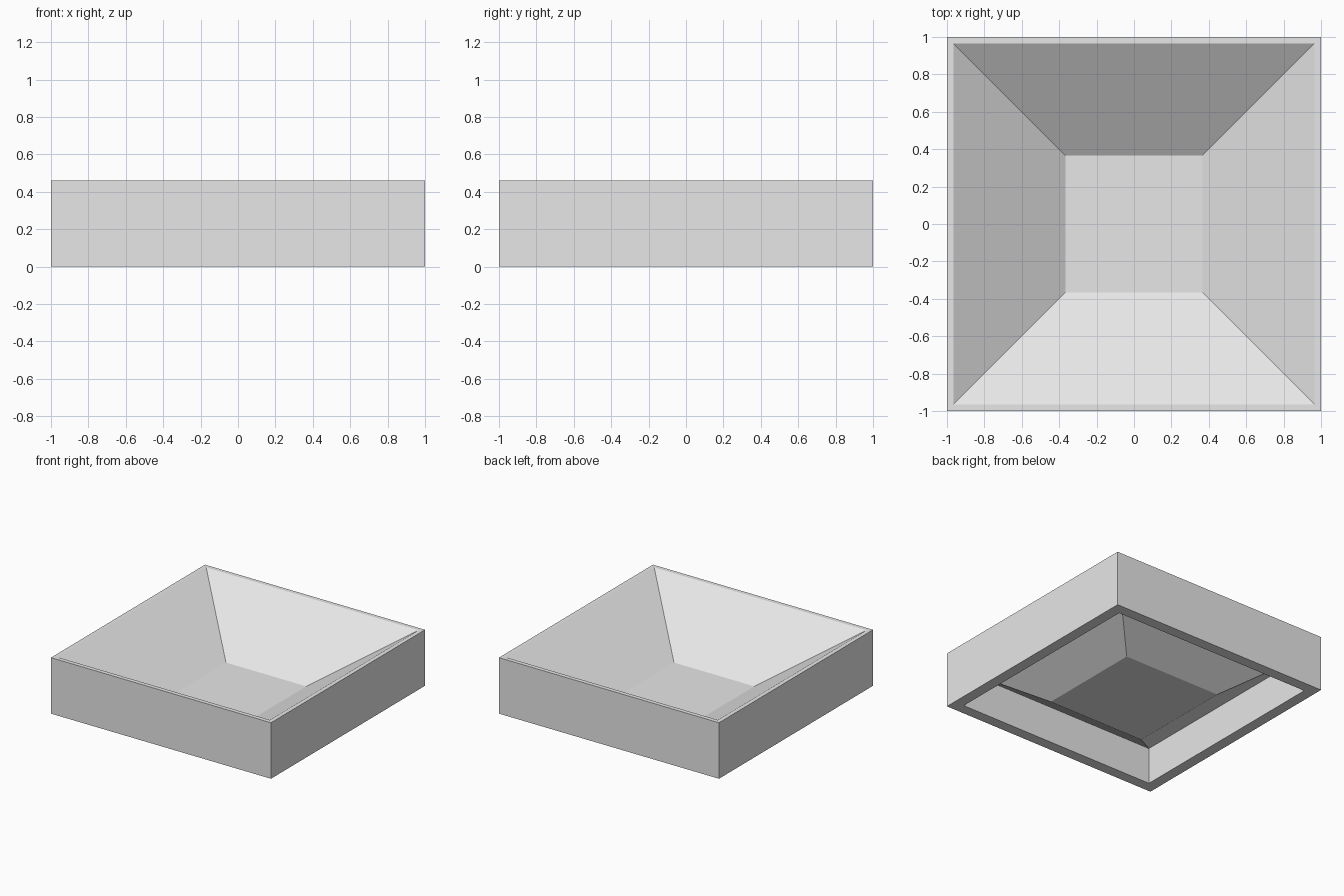
import bpy
import bmesh

cube = bpy.data.objects.get("Cube")
if cube:
    bpy.data.objects.remove(cube, do_unlink=True)

# Single plain grey
grey = bpy.data.materials.new("light_grey")
grey.use_nodes = True
colour = (0.8, 0.8, 0.8, 1.0)
grey.diffuse_color = colour
grey.node_tree.nodes["Principled BSDF"].inputs["Base Color"].default_value = colour

# Profile (half width, height): bowl floor, slope, rim, outer wall,
# bottom edge, inner wall, underside of slope, base of the bowl
PROFILE = [
    (0.365, 0.068), (0.965, 0.46), (1.0, 0.46), (1.0, 0.0),
    (0.91, 0.0), (0.91, 0.302), (0.445, 0.0),
]
CORNERS = [(-1, -1), (1, -1), (1, 1), (-1, 1)]


def square_loft(name, profile):
    """Sweep a profile round a square and cap its two ends."""
    bm = bmesh.new()
    rings = [[bm.verts.new((sx * r, sy * r, z)) for sx, sy in CORNERS]
             for r, z in profile]
    for a, b in zip(rings, rings[1:]):
        for i in range(4):
            j = (i + 1) % 4
            bm.faces.new((a[i], a[j], b[j], b[i]))
    bm.faces.new(rings[0])
    bm.faces.new(rings[-1])
    bmesh.ops.recalc_face_normals(bm, faces=bm.faces)
    mesh = bpy.data.meshes.new(name)
    bm.to_mesh(mesh)
    bm.free()
    mesh.materials.append(grey)
    obj = bpy.data.objects.new(name, mesh)
    bpy.context.collection.objects.link(obj)
    return obj


# Square basin with a sloped bowl and a hollow underside
square_loft("square_basin", PROFILE)
